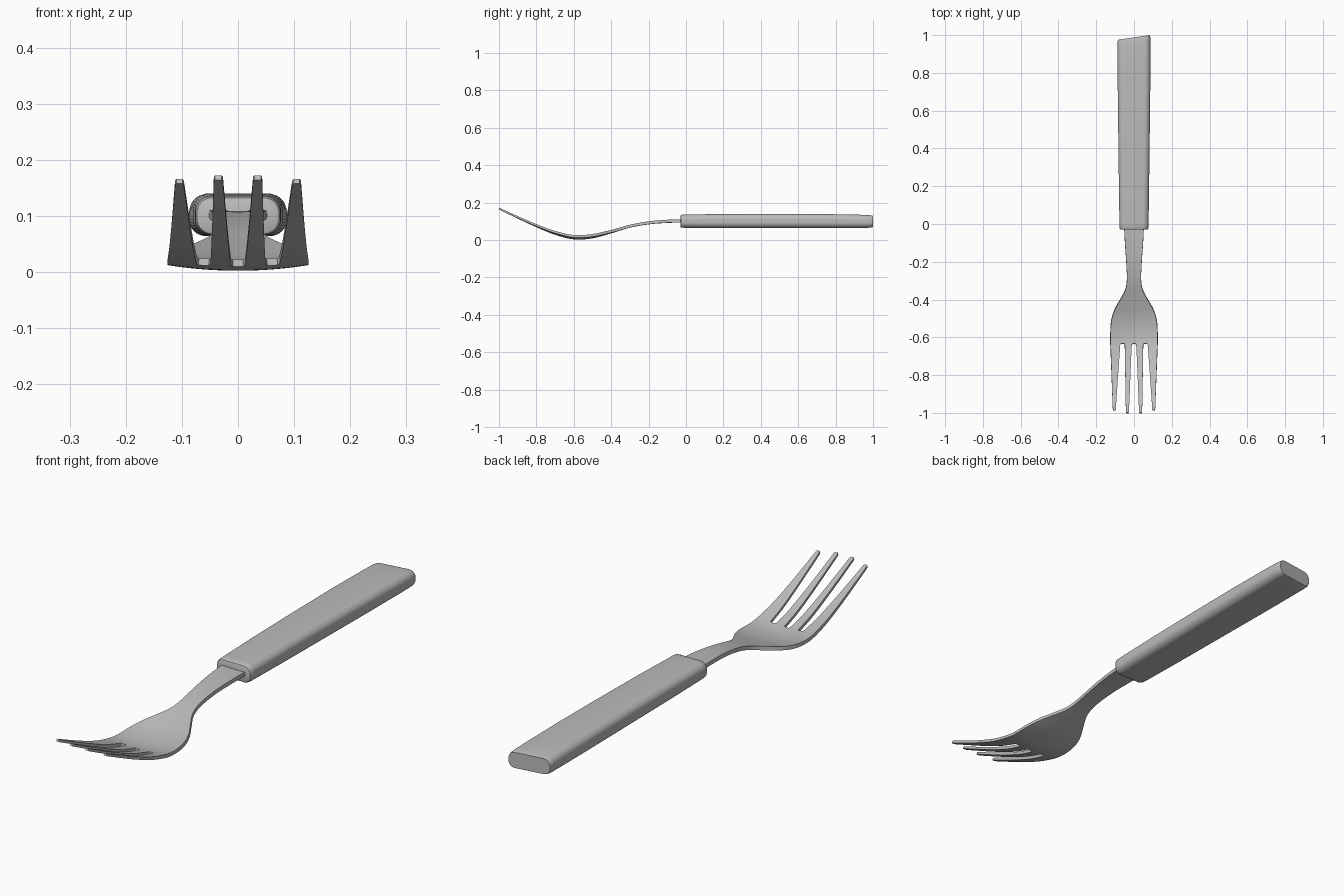
import bpy, bmesh, math

cube = bpy.data.objects.get("Cube")
if cube:
    bpy.data.objects.remove(cube, do_unlink=True)

steel = bpy.data.materials.new("satin_grey")
steel.use_nodes = True
GREY = (0.5, 0.5, 0.5, 1)
steel.diffuse_color = GREY
steel.node_tree.nodes["Principled BSDF"].inputs["Base Color"].default_value = GREY


def curve(points, y):
    """Smooth interpolation through (y, value) points sorted by y."""
    y = min(max(y, points[0][0]), points[-1][0])
    i = next(k for k in range(len(points) - 1) if y <= points[k + 1][0])

    def slope(k):
        a, b = points[max(k - 1, 0)], points[min(k + 1, len(points) - 1)]
        return (b[1] - a[1]) / (b[0] - a[0])
    (y0, v0), (y1, v1) = points[i], points[i + 1]
    h = y1 - y0
    t = (y - y0) / h
    return (v0 * (1 + 2 * t) * (1 - t) ** 2 + v1 * t * t * (3 - 2 * t)
            + h * slope(i) * t * (1 - t) ** 2 + h * slope(i + 1) * t * t * (t - 1))


def finish(name, bm):
    bmesh.ops.recalc_face_normals(bm, faces=bm.faces)
    mesh = bpy.data.meshes.new(name)
    bm.to_mesh(mesh)
    bm.free()
    mesh.materials.append(steel)
    obj = bpy.data.objects.new(name, mesh)
    bpy.context.collection.objects.link(obj)
    bpy.ops.object.select_all(action='DESELECT')
    obj.select_set(True)
    bpy.context.view_layer.objects.active = obj
    return obj


def smooth(angle):
    bpy.ops.object.shade_smooth_by_angle(angle=math.radians(angle))


# Side profile, outline and thickness of the fork blade
HEIGHT = [(-1, .168), (-.9, .120), (-.8, .074), (-.7, .034), (-.6, .010), (-.5, .016),
          (-.4, .043), (-.3, .073), (-.2, .091), (-.1, .099), (.03, .102)]
WIDTH = [(-.635, .125), (-.55, .124), (-.5, .118), (-.45, .101), (-.4, .073),
         (-.35, .047), (-.3, .038), (-.2, .041), (-.1, .048), (.03, .054)]
THICK = [(-1, .009), (-.7, .012), (-.5, .014), (.03, .016)]
ROOT, HALF, MAX_THICK = -.635, .125, .016


def blade_point(bm, x, y):
    dish = .01 * min(1, max(0, (1 + y) / .35)) * (x / HALF) ** 2
    return bm.verts.new((x, y, curve(HEIGHT, y) + dish))


def bridge(bm, a, b):
    for i in range(len(a) - 1):
        bm.faces.new((a[i], a[i + 1], b[i + 1], b[i]))


# Blade: neck and bowl grid whose last row is divided into tines and gaps
bm = bmesh.new()
edges = [-.125, -.070, -.052, -.009, .009, .052, .070, .125]
cols, tine_start = [], []
for k in range(7):
    n = 4 if k % 2 == 0 else 2
    if k % 2 == 0:
        tine_start.append(len(cols))
    cols += [edges[k] + (edges[k + 1] - edges[k]) * j / n for j in range(n)]
cols.append(edges[-1])

ROWS = 44
previous = None
for r in range(ROWS + 1):
    y = .03 + (ROOT - .03) * r / ROWS
    row = [blade_point(bm, x / HALF * curve(WIDTH, y), y) for x in cols]
    if previous:
        bridge(bm, previous, row)
    previous = row
root_row = previous

# Four tapering tines growing from the root row
for k, start in enumerate(tine_start):
    side = -1 if k < 2 else 1
    outer = k in (0, 3)
    base = (.073, .125) if outer else (.012, .049)
    tip = (.097, .112) if outer else (.027, .043)
    end = -.986 if outer else -1
    last = root_row[start:start + 5]
    for t in [.02] + [i / 14 for i in range(1, 14)] + [.985, 1]:
        lo, hi = (b + (e - b) * t for b, e in zip(base, tip))
        if t == 1:
            lo, hi = lo + .002, hi - .002
        xs = [side * (lo + (hi - lo) * j / 4) for j in range(5)]
        row = [blade_point(bm, x, ROOT + (end - ROOT) * t) for x in sorted(xs)]
        bridge(bm, last, row)
        last = row

blade = finish("fork_blade", bm)
group = blade.vertex_groups.new(name="thickness")
for v in blade.data.vertices:
    group.add([v.index], curve(THICK, v.co.y) / MAX_THICK, 'REPLACE')
solid = blade.modifiers.new("thickness", 'SOLIDIFY')
solid.thickness = MAX_THICK
solid.offset = 0
solid.vertex_group = group.name
bpy.ops.object.modifier_apply(modifier=solid.name)
smooth(40)


# Handle: rounded bar lofted along its length, with a slanted far end
def section(bm, y, half_w, low, high, skew=0):
    half_h, mid = (high - low) / 2, (high + low) / 2
    radius = min(.029, half_h * .8)
    ring = []
    for cx, cz, first in ((1, 1, 0), (-1, 1, 90), (-1, -1, 180), (1, -1, 270)):
        for step in range(9):
            a = math.radians(first + step * 90 / 8)
            x = cx * (half_w - radius) + radius * math.cos(a)
            z = cz * (half_h - radius) + radius * math.sin(a)
            z *= 1 - .06 * (x / half_w) ** 2
            ring.append(bm.verts.new((x, y + skew * x / half_w, mid + z)))
    return ring


bm = bmesh.new()
rings = [section(bm, *s) for s in (
    (-.030, .069, .071, .129), (-.028, .073, .067, .133), (-.022, .076, .065, .136),
    (.0, .077, .064, .137), (.2, .080, .063, .140), (.45, .083, .063, .141),
    (.7, .086, .063, .140), (.9, .087, .063, .137), (.96, .087, .064, .135, .006),
    (.980, .086, .065, .133, .011), (.988, .083, .067, .131, .012))]
for a, b in zip(rings, rings[1:]):
    bridge(bm, a + a[:1], b + b[:1])
bm.faces.new(rings[0])
bm.faces.new(rings[-1])
finish("handle", bm)
smooth(35)
